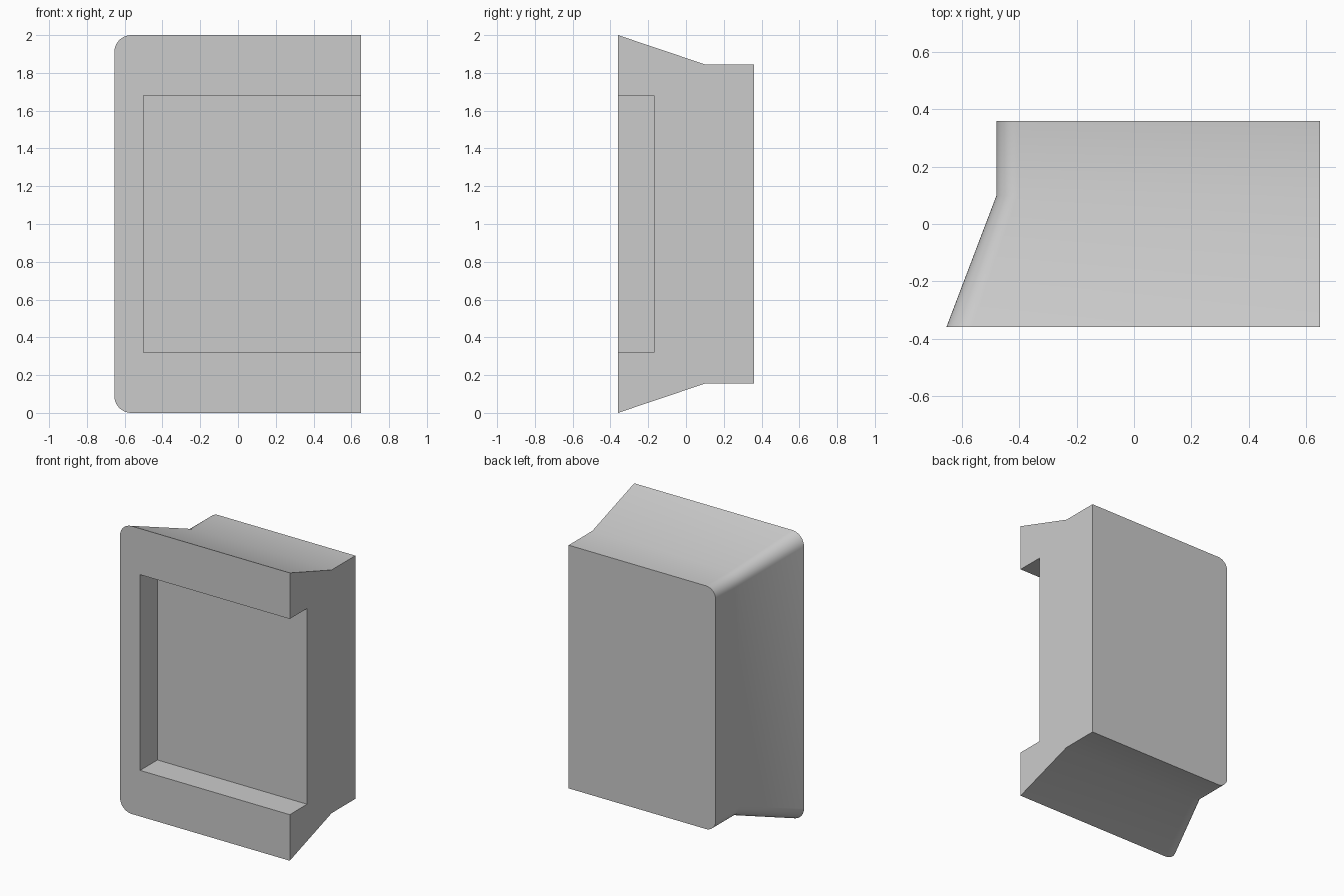
import bpy, bmesh
from math import sin, cos, pi

if "Cube" in bpy.data.objects:
    bpy.data.objects.remove(bpy.data.objects["Cube"], do_unlink=True)

END_X = 0.65      # flat open end
MID_Z = 1.0
ARC_STEPS = 10

# Plain grey material
grey = bpy.data.materials.new("plain_grey")
grey.use_nodes = True
grey.diffuse_color = (0.6, 0.6, 0.6, 1)
grey.node_tree.nodes["Principled BSDF"].inputs["Base Color"].default_value = (0.6, 0.6, 0.6, 1)


def section(bm, y, left, half, radius):
    """Ring at depth y: square at the open end, two rounded corners on the other."""
    pts = [(END_X, MID_Z - half), (END_X, MID_Z + half)]
    for side, start in ((1, pi / 2), (-1, pi)):
        for i in range(ARC_STEPS + 1):
            a = start + pi / 2 * i / ARC_STEPS
            pts.append((left + radius + radius * cos(a),
                        MID_Z + side * (half - radius) + radius * sin(a)))
    return [bm.verts.new((x, y, z)) for x, z in pts]


# Body: flared front flange narrowing to a straight neck
bm = bmesh.new()
rings = [section(bm, -0.36, -0.655, 1.0, 0.09),
         section(bm, 0.10, -0.48, 0.845, 0.075),
         section(bm, 0.36, -0.48, 0.845, 0.075)]
for a, b in zip(rings, rings[1:]):
    for i in range(len(a)):
        j = (i + 1) % len(a)
        bm.faces.new((a[i], a[j], b[j], b[i]))
bm.faces.new(rings[0])
bm.faces.new(rings[-1])
bmesh.ops.recalc_face_normals(bm, faces=bm.faces)
mesh = bpy.data.meshes.new("end_block")
bm.to_mesh(mesh)
bm.free()
mesh.materials.append(grey)
body = bpy.data.objects.new("end_block", mesh)
bpy.context.collection.objects.link(body)

# Recess cutter: pocket in the front that runs out through the open end
bpy.ops.mesh.primitive_cube_add(size=1, location=(0.25, -0.42, MID_Z))
cutter = bpy.context.object
cutter.name = "recess_cutter"
cutter.scale = (1.5, 0.5, 1.36)
cutter.data.materials.append(grey)

cut = body.modifiers.new("recess", "BOOLEAN")
cut.operation = "DIFFERENCE"
cut.solver = "EXACT"
cut.object = cutter
bpy.ops.object.select_all(action="DESELECT")
body.select_set(True)
bpy.context.view_layer.objects.active = body
bpy.ops.object.modifier_apply(modifier=cut.name)
bpy.data.objects.remove(cutter, do_unlink=True)

# Smooth rounded corners and flare, crisp outer edges
bpy.ops.object.shade_smooth_by_angle(angle=pi / 6)
